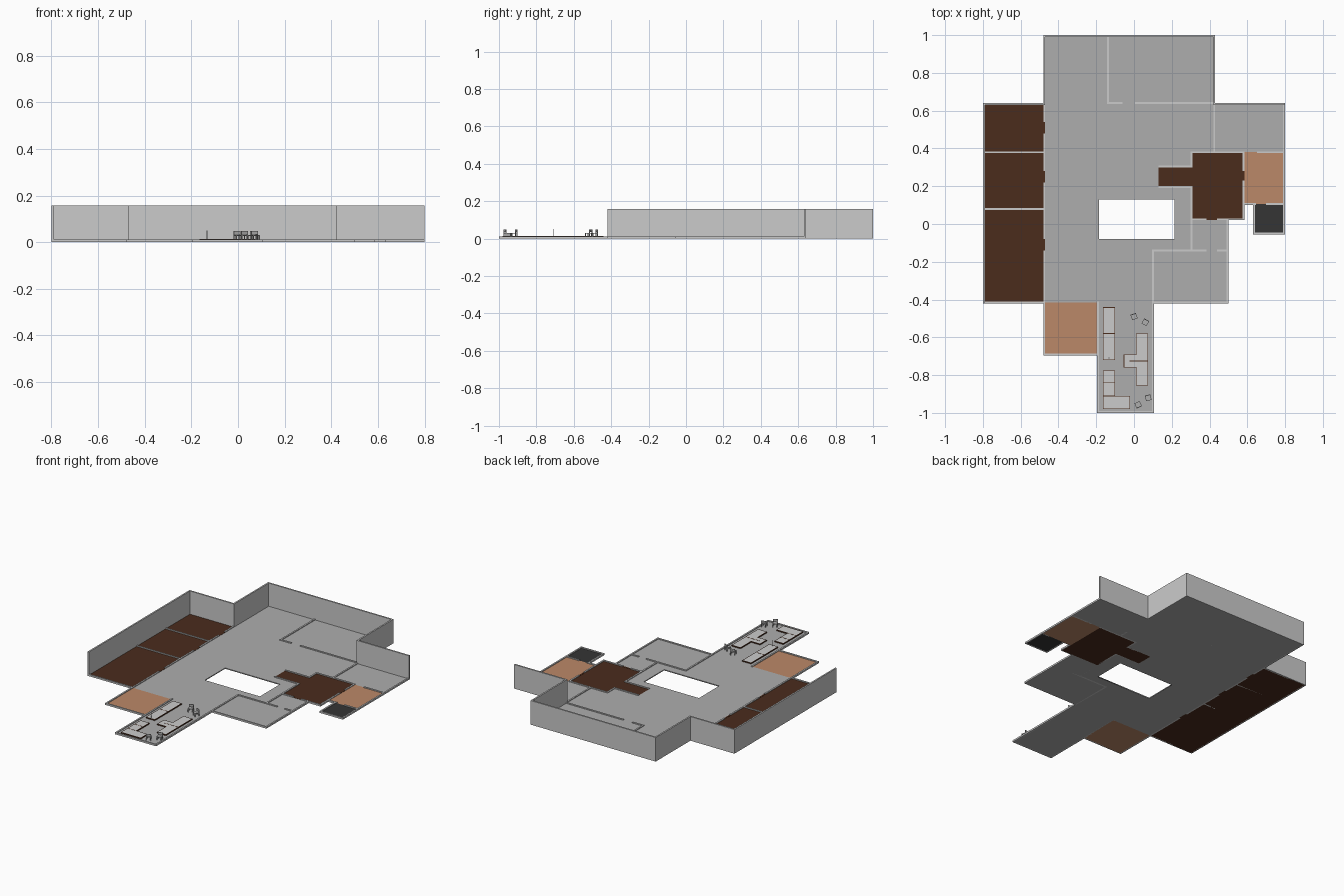
import bpy, bmesh, math
from mathutils import Matrix, Vector

if "Cube" in bpy.data.objects:
    bpy.data.objects.remove(bpy.data.objects["Cube"])

FLOOR, LOW, TALL, T = 0.006, 0.011, 0.158, 0.01


def material(name, rgb):
    m = bpy.data.materials.new(name)
    m.diffuse_color = (*rgb, 1)
    m.use_nodes = True
    m.node_tree.nodes["Principled BSDF"].inputs["Base Color"].default_value = m.diffuse_color
    return m


GREY = material("floor_grey", (0.42, 0.42, 0.42))
BROWN = material("dark_wood", (0.07, 0.025, 0.012))
TAN = material("tan_tile", (0.5, 0.25, 0.14))
BLACK = material("black_tile", (0.035, 0.035, 0.035))
PALE = material("desk_grey", (0.7, 0.7, 0.7))


def finish(bm, name, *mats):
    bmesh.ops.recalc_face_normals(bm, faces=bm.faces)
    me = bpy.data.meshes.new(name)
    bm.to_mesh(me)
    bm.free()
    for m in mats:
        me.materials.append(m)
    ob = bpy.data.objects.new(name, me)
    bpy.context.collection.objects.link(ob)
    return ob


def add_box(bm, x0, y0, z0, x1, y1, z1):
    size = Matrix.Diagonal((x1 - x0, y1 - y0, z1 - z0, 1))
    mid = Matrix.Translation(((x0 + x1) / 2, (y0 + y1) / 2, (z0 + z1) / 2))
    bmesh.ops.create_cube(bm, size=1, matrix=mid @ size)


def rect(x0, y0, x1, y1):
    return [(x0, y0), (x1, y0), (x1, y1), (x0, y1)]


def slab(name, outlines, mat):
    """Flat slab from outlines; nested outlines become holes."""
    cu = bpy.data.curves.new(name + "_curve", 'CURVE')
    cu.dimensions, cu.fill_mode, cu.extrude = '2D', 'BOTH', FLOOR / 2
    for pts in outlines:
        s = cu.splines.new('POLY')
        s.points.add(len(pts) - 1)
        for p, (x, y) in zip(s.points, pts):
            p.co = (x, y, 0, 1)
        s.use_cyclic_u = True
    tmp = bpy.data.objects.new(name + "_tmp", cu)
    bpy.context.collection.objects.link(tmp)
    deps = bpy.context.evaluated_depsgraph_get()
    me = bpy.data.meshes.new_from_object(tmp.evaluated_get(deps))
    bpy.data.objects.remove(tmp)
    me.transform(Matrix.Translation((0, 0, FLOOR / 2)))
    me.materials.clear()
    me.materials.append(mat)
    bpy.context.collection.objects.link(bpy.data.objects.new(name, me))


def walls(name, lines, height):
    """Straight axis-aligned walls centred on (x0, y0, x1, y1) lines."""
    bm = bmesh.new()
    h = T / 2
    for x0, y0, x1, y1 in lines:
        add_box(bm, min(x0, x1) - h, min(y0, y1) - h, 0,
                max(x0, x1) + h, max(y0, y1) + h, height)
    finish(bm, name)


# Floors
hall = [(-.475, .995), (.425, .995), (.425, .635), (.795, .635), (.795, .38),
        (.305, .38), (.305, .305), (.13, .305), (.13, .2), (.305, .2), (.305, .025),
        (.495, .025), (.495, -.415), (.1, -.415), (.1, -.995), (-.19, -.995),
        (-.19, -.415), (-.475, -.415)]
slab("hall_floor", [hall, rect(-.185, -.08, .215, .13)], GREY)
slab("left_rooms_floor", [rect(-.795, -.415, -.475, .635)], BROWN)
slab("right_room_floor", [[(.13, .2), (.305, .2), (.305, .025), (.58, .025), (.58, .38),
                           (.305, .38), (.305, .305), (.13, .305)]], BROWN)
slab("front_terrace_floor", [rect(-.475, -.69, -.19, -.415)], TAN)
slab("right_terrace_floor", [rect(.58, .105, .795, .38)], TAN)
slab("side_store_floor", [rect(.635, -.05, .795, .105)], BLACK)

# Tall perimeter walls on the left and back
walls("tall_walls", [
    (-.795, -.415, -.795, .635), (-.795, .635, -.475, .635), (-.475, .635, -.475, .995),
    (-.475, .995, .425, .995), (.425, .635, .425, .995), (.425, .635, .795, .635)], TALL)

# Low perimeter walls
walls("low_outer_walls", [
    (-.795, -.415, -.475, -.415), (-.475, -.69, -.475, -.415), (-.475, -.69, -.19, -.69),
    (-.19, -.995, -.19, -.415), (-.19, -.995, .1, -.995), (.1, -.995, .1, -.145),
    (.1, -.415, .495, -.415), (.495, -.415, .495, .025), (.58, .105, .58, .225),
    (.58, .105, .64, .105), (.635, -.05, .635, .105), (.635, -.05, .795, -.05),
    (.795, -.05, .795, .635)], LOW)

# Low partitions, with gaps left for doorways
walls("low_partitions", [
    (-.475, -.415, -.475, -.145), (-.475, -.075, -.475, .215), (-.475, .285, -.475, .475),
    (-.475, .545, -.475, .635), (-.795, .08, -.475, .08), (-.795, .38, -.475, .38),
    (-.137, .64, -.137, .99), (-.137, .64, -.065, .64), (.01, .64, .425, .64),
    (.425, .38, .425, .635), (.305, .38, .58, .38), (.655, .38, .795, .38),
    (.305, .305, .305, .38), (.135, .305, .305, .305), (.135, .195, .305, .195),
    (.305, -.14, .305, .195), (.305, .025, .38, .025), (.445, .025, .58, .025),
    (.58, .025, .58, .225), (.58, .285, .58, .38), (.1, -.14, .38, -.14),
    (.445, -.14, .495, -.14), (.705, .105, .795, .105)], LOW)

# Dark door sills in the left rooms and the right room
for i, r in enumerate([(-.48, -.14, -.47, -.08), (-.48, .22, -.47, .28), (-.48, .48, -.47, .54),
                       (.385, .02, .44, .03), (.575, .23, .585, .28)]):
    bm = bmesh.new()
    add_box(bm, r[0], r[1], 0, r[2], r[3], FLOOR + .001)
    finish(bm, f"door_sill_{i}", BROWN)


# Desks: wooden rim around a pale inset top
def desk(name, pts):
    bm = bmesh.new()
    face = bm.faces.new([bm.verts.new((x, y, FLOOR)) for x, y in pts])
    up = bmesh.ops.extrude_face_region(bm, geom=[face])["geom"]
    bmesh.ops.translate(bm, vec=(0, 0, .007), verts=[g for g in up if isinstance(g, bmesh.types.BMVert)])
    bmesh.ops.recalc_face_normals(bm, faces=bm.faces)
    top = [f for f in bm.faces if f.normal.z > .9]
    bmesh.ops.inset_region(bm, faces=top, thickness=.005)
    for f in top:
        f.material_index = 1
    finish(bm, name, BROWN, PALE)


desk("long_desk", rect(-.165, -.72, -.1, -.44))
desk("corner_desk", [(-.165, -.98), (-.02, -.98), (-.02, -.91), (-.1, -.91),
                     (-.1, -.775), (-.165, -.775)])
desk("tee_desk", [(.01, -.855), (.075, -.855), (.075, -.58), (.01, -.58),
                  (.01, -.69), (-.055, -.69), (-.055, -.76), (.01, -.76)])
bm = bmesh.new()
for x0, y, x1 in [(-.165, -.58, -.1), (-.165, -.84, -.1), (-.165, -.91, -.1), (-.025, -.725, .075)]:
    add_box(bm, x0, y - .002, .012, x1, y + .002, .0135)
finish(bm, "desk_dividers", BROWN)

# Thin post at the end of the long desk
bm = bmesh.new()
add_box(bm, -.135, -.712, FLOOR, -.131, -.708, .05)
finish(bm, "thin_post")


# Chairs
def chair(name, x, y, angle):
    bm = bmesh.new()
    w = .015
    add_box(bm, -w, -w, .026, w, w, .03)
    add_box(bm, -w, w - .004, .034, w, w, .048)
    for sx in (-1, 1):
        for sy in (-1, 1):
            cx, cy = sx * (w - .002), sy * (w - .002)
            add_box(bm, cx - .002, cy - .002, FLOOR, cx + .002, cy + .002, .036 if sy > 0 else .027)
    ob = finish(bm, name, GREY)
    ob.location = (x, y, 0)
    ob.rotation_euler.z = math.radians(angle)


for i, c in enumerate([(0, -.49, 20), (.06, -.52, -30), (.075, -.92, 15), (.022, -.957, 205)]):
    chair(f"chair_{i}", *c)
